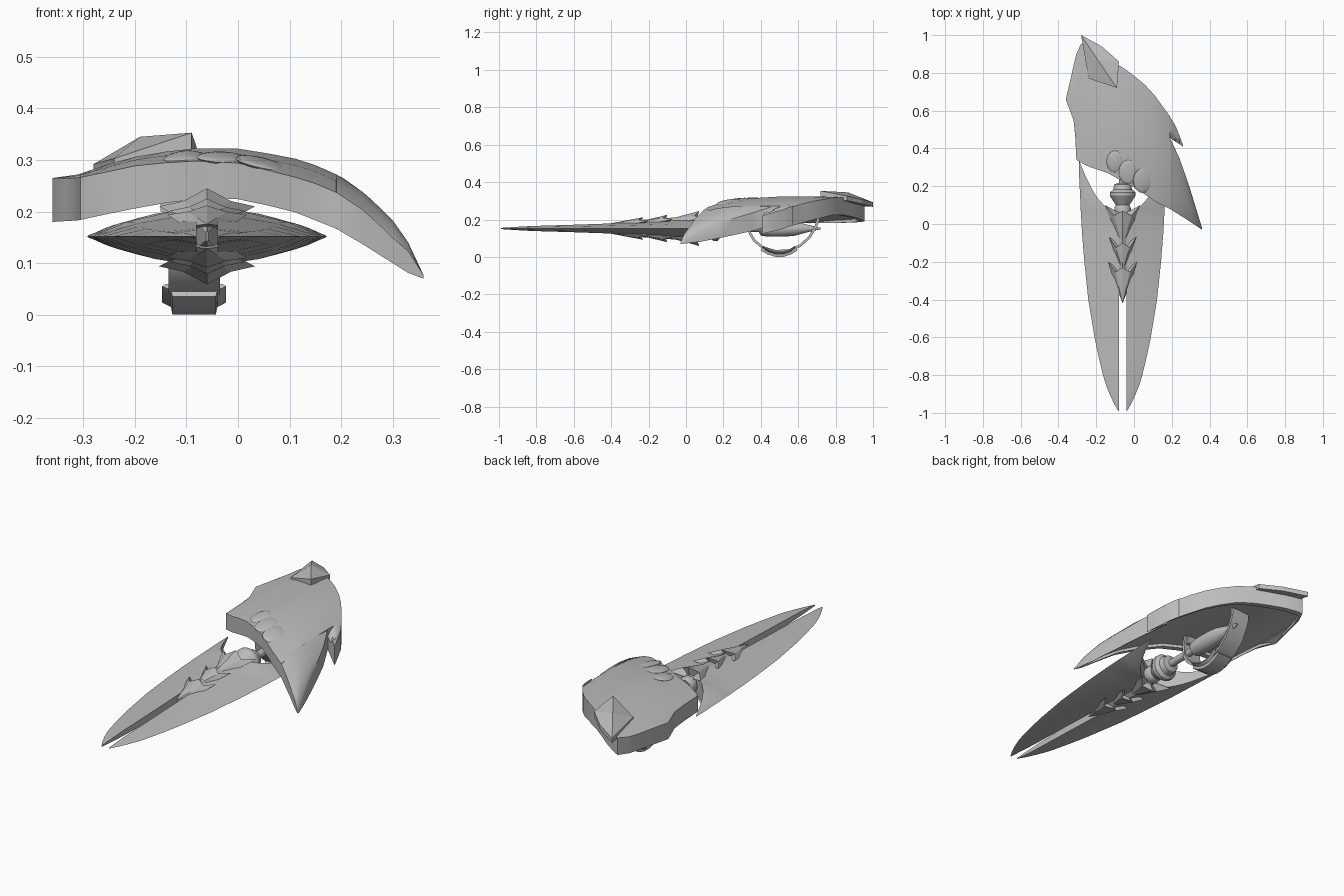
import bpy, bmesh, math
from mathutils import Vector

if "Cube" in bpy.data.objects:
    bpy.data.objects.remove(bpy.data.objects["Cube"])

grey = bpy.data.materials.new("metal grey")
grey.diffuse_color = (0.5, 0.5, 0.5, 1)
grey.use_nodes = True
grey.node_tree.nodes["Principled BSDF"].inputs["Base Color"].default_value = grey.diffuse_color
CX, CZ = -0.06, 0.152          # axis of the blades and handle


def finish(name, bm, angle=30):
    bmesh.ops.recalc_face_normals(bm, faces=bm.faces)
    me = bpy.data.meshes.new(name)
    bm.to_mesh(me)
    bm.free()
    me.materials.append(grey)
    me.polygons.foreach_set("use_smooth", [True] * len(me.polygons))
    me.set_sharp_from_angle(angle=math.radians(angle))
    ob = bpy.data.objects.new(name, me)
    bpy.context.collection.objects.link(ob)
    return ob


def loft(name, rings, angle=30):
    """Skin a row of equal-sized closed rings and cap both ends."""
    bm = bmesh.new()
    vs = [[bm.verts.new(p) for p in ring] for ring in rings]
    n = len(vs[0])
    for a, b in zip(vs, vs[1:]):
        for i in range(n):
            j = (i + 1) % n
            bm.faces.new((a[i], a[j], b[j], b[i]))
    bm.faces.new(vs[0])
    bm.faces.new(vs[-1])
    return finish(name, bm, angle)


def lerp(table, x):
    for (a, u), (b, v) in zip(table, table[1:]):
        if x <= b:
            return u + (v - u) * (x - a) / (b - a)
    return table[-1][1]


# Curved forearm shell: heights depend on x, outline on front and rear edges
TOP = [(-.36, .265), (-.31, .272), (-.25, .292), (-.2, .306), (-.1, .323), (0, .322),
       (.1, .306), (.15, .29), (.2, .268), (.25, .232), (.3, .183), (.33, .14), (.36, .076)]
BOTTOM = [(-.36, .18), (-.31, .183), (-.25, .196), (-.2, .206), (-.1, .224), (0, .224),
          (.1, .203), (.2, .163), (.3, .1), (.32, .085), (.36, .07)]
DROP = [(-.36, 0), (-.25, .014), (-.1, .024), (0, .028), (.1, .036), (.3, .034), (.36, 0)]


def shell(name, stations):
    rings = []
    for x, y0, y1 in stations:
        t, b, w = lerp(TOP, x), lerp(BOTTOM, x), y1 - y0
        r = min(0.03, 0.3 * w)                      # rim width below
        d = lerp(DROP, x) if w > .06 else 0
        k = min(1, w / 0.3)
        inner = min(b + 0.015 * k + .0005, t - .004)   # shallow recessed underside
        rings.append([(x, y0, t - d), (x, y0 + w * .22, t - d * .35),
                      (x, y0 + w * .5, t), (x, y0 + w * .8, t), (x, y1, t - .005 * k),
                      (x, y1, b), (x, y1 - r, b), (x, y1 - r, inner),
                      (x, y0 + r, inner), (x, y0 + r, b), (x, y0, b)])
    return loft(name, rings, 35)


shell("arm_shell", [
    (-.36, .655, .665), (-.335, .59, .77), (-.32, .55, .84), (-.311, .46, .875),
    (-.305, .34, .90), (-.28, .325, .955), (-.25, .308, .945), (-.2, .29, .92),
    (-.14, .27, .88), (-.08, .237, .84), (-.04, .215, .815), (0, .195, .785),
    (.06, .155, .735), (.11, .12, .68), (.15, .1, .625), (.19, .08, .57),
    (.191, .08, .455), (.24, .048, .35), (.27, .03, .265), (.3, .01, .175),
    (.33, -.01, .078), (.36, -.03, -.02)])
shell("side_barb", [(.185, .46, .575), (.205, .446, .545), (.22, .436, .52),
                    (.24, .423, .47), (.26, .41, .415)])

# Faceted fin with a diagonal ridge at the rear of the shell
bm = bmesh.new()
pts = [(-.28, 1, .292), (-.17, .94, .308), (-.08, .86, .325), (-.09, .72, .353), (-.24, .77, .303)]
up = [bm.verts.new(p) for p in pts]
low = [bm.verts.new((x, y, min(z - .024, .305))) for x, y, z in pts]
mid = bm.verts.new((-.19, .866, .345))
for i in range(5):
    j = (i + 1) % 5
    if i != 3:
        bm.faces.new((up[i], up[j], mid))
    bm.faces.new((up[i], up[j], low[j], low[i]))
bm.faces.new((up[3], up[4], mid))
bm.faces.new(low)
finish("rear_fin", bm, 10)

# Low scalloped scales on the front of the shell
for i, (x, y, r) in enumerate([(-.1, .33, .045), (-.03, .275, .05), (.045, .23, .05)]):
    bm = bmesh.new()
    bmesh.ops.create_uvsphere(bm, u_segments=20, v_segments=10, radius=1)
    for v in bm.verts:
        px = x + v.co.x * r
        v.co = Vector((px, y + v.co.y * r * 1.3,
                       lerp(TOP, px) - lerp(DROP, px) * .7 + v.co.y * .008 + v.co.z * .01))
    finish(f"shell_scale_{i + 1}", bm)

# Twin blades: sharp outside edge, tall inside wall, swept rear horn
BLADE = [(-.99, .02, .023, .003), (-.95, .02, .046, .006), (-.9, .02, .069, .009),
         (-.85, .02, .089, .012), (-.8, .02, .104, .014), (-.7, .02, .128, .017),
         (-.6, .02, .149, .02),
         (-.4, .02, .182, .027), (-.2, .02, .203, .036), (-.05, .02, .215, .045),
         (.04, .02, .22, .05), (.07, .06, .222, .05), (.1, .1, .223, .044),
         (.14, .135, .225, .035), (.18, .16, .227, .027), (.25, .195, .23, .014),
         (.33, .228, .232, .003)]
for side, s in (("left", -1), ("right", 1)):
    loft(f"{side}_blade", [[(CX + s * i, y, CZ + h), (CX + s * (i + (o - i) * .6), y, CZ + h * .55),
                            (CX + s * o, y, CZ), (CX + s * (i + (o - i) * .6), y, CZ - h * .55),
                            (CX + s * i, y, CZ - h)] for y, i, o, h in BLADE])

# Central spine joining the blades
loft("blade_spine", [[(CX + a, y, CZ + b) for a, b in
                      ((-w, h * .6), (0, h), (w, h * .6), (w, -h * .6), (0, -h), (-w, -h * .6))]
                     for y, w, h in [(-.41, .002, .012), (-.3, .021, .042), (-.1, .03, .056),
                                     (.03, .034, .066), (.06, .028, .05)]], 15)

# Nested chevron spikes above and below the blades
SPIKES = [(-.42, -.2, .077, .012, .042, .06), (-.25, -.07, .072, .025, .05, .073),
          (-.12, .1, .093, .03, .058, .093)]
for label, s in (("upper", 1), ("lower", -1)):
    for n, (y0, y1, w, zb, zw, zr) in enumerate(SPIKES):
        bm = bmesh.new()
        new = lambda x, y, z: bm.verts.new((CX + x, y, CZ + s * z))
        tip, ridge = new(0, y0, zb + .012), new(0, y1 - .03, zr)
        base = new(0, y1 - .05, zb - .005)
        for m in (-1, 1):
            wing = new(m * w, y1, zw)
            edge = new(m * w * .55, y0 + (y1 - y0) * .5, zb + .006)
            notch = new(m * w * .5, y1 - .055, zw + (zr - zw) * .3)
            for f in ((tip, notch, ridge), (tip, edge, notch), (edge, wing, notch),
                      (notch, wing, base), (ridge, notch, base), (tip, base, edge),
                      (edge, base, wing)):
                bm.faces.new(f)
        finish(f"{label}_spike_{n + 1}", bm, 15)


# Turned handle: ball, double-cone hub, rod and tapering grip
def lathe(name, profile, seg=24):
    loft(name, [[(CX + r * math.cos(2 * math.pi * k / seg), y, CZ + r * math.sin(2 * math.pi * k / seg))
                 for k in range(seg)] for y, r in profile])


lathe("ball_joint", [(.02, .012), (.03, .03), (.05, .042), (.07, .045), (.09, .042), (.105, .034)])
lathe("handle_hub", [(.095, .033), (.15, .068), (.168, .068), (.182, .05), (.21, .044), (.218, .02)])
lathe("handle_rod", [(.2, .019), (.41, .019)])
lathe("handle_grip", [(.39, .022), (.4, .038), (.44, .044), (.52, .044), (.58, .039), (.65, .02), (.72, .004)])


# Bands swept along a path in the y-z plane
def band(name, path, section):
    path = [Vector((0, y, z)) for y, z in path]
    rings = []
    for i, p in enumerate(path):
        d = (path[min(i + 1, len(path) - 1)] - path[max(i - 1, 0)]).normalized()
        rings.append([(x, p.y - q * d.z, p.z + q * d.y) for x, q in section])
    loft(name, rings)


# Strap loop hanging under the shell
band("strap", [(.35, .245), (.335, .2), (.34, .13), (.365, .088), (.41, .05), (.48, .03), (.55, .034),
               (.61, .06), (.66, .105), (.695, .165), (.71, .21), (.705, .245)],
     [(-.135, -.007), (-.035, -.007), (-.035, .007), (-.135, .007)])

# Flared buckle plate under the strap, and bracket at its front end
band("strap_buckle", [(.405, .045), (.44, .024), (.48, .012), (.52, .012), (.56, .025), (.59, .045)],
     [(-.127, -.0115), (-.043, -.0115), (-.04, .003), (-.023, .012), (-.03, .017),
      (-.14, .017), (-.147, .012), (-.13, .003)])
loft("strap_bracket", [[(-.15, y, .2), (-.045, y, .2), (-.045, y, .245), (-.15, y, .245)]
                       for y in (.32, .36)])
